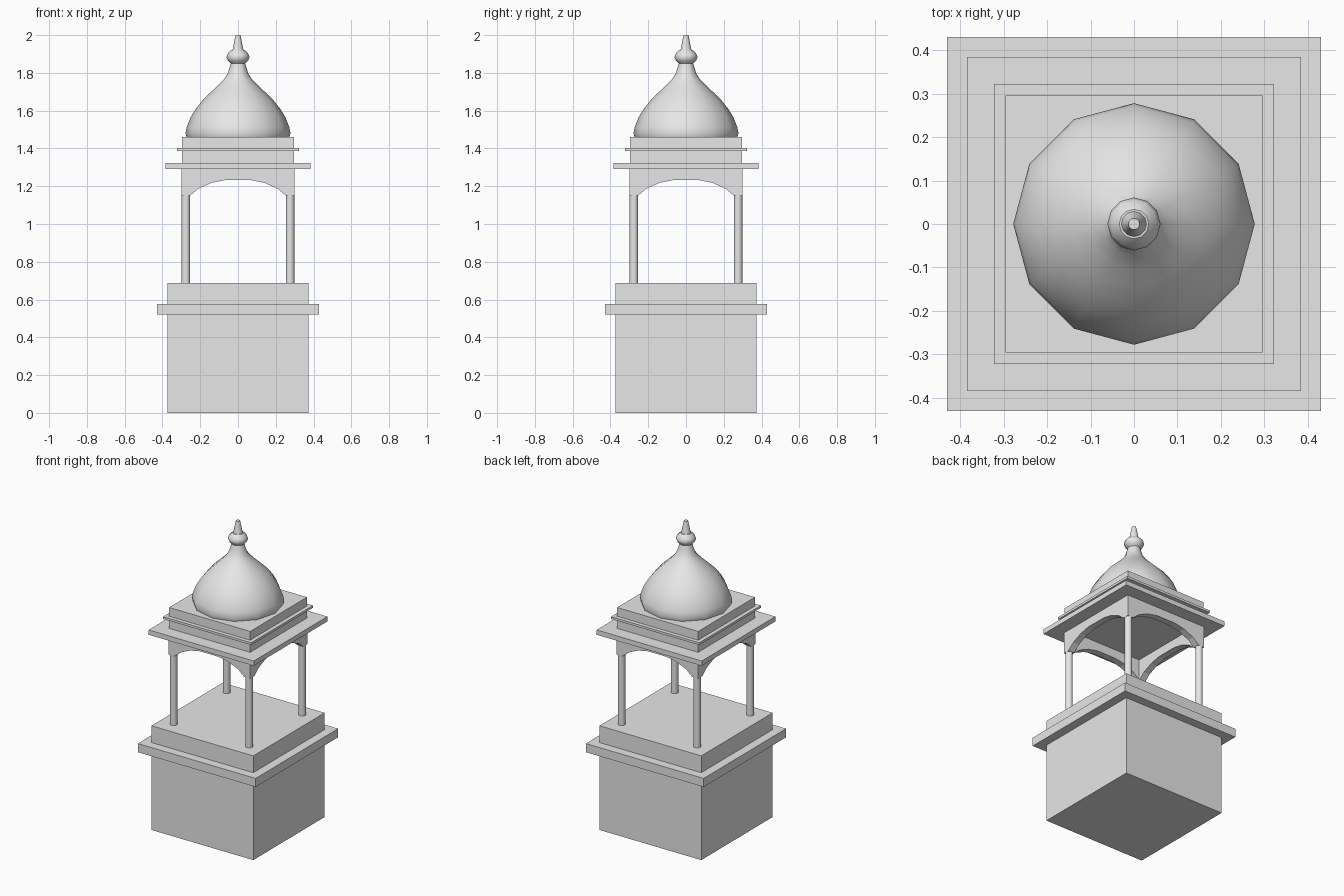
import bpy, bmesh, math

cube = bpy.data.objects.get("Cube")
if cube:
    bpy.data.objects.remove(cube, do_unlink=True)

stone = bpy.data.materials.new("pale_stone")
stone.use_nodes = True
GREY = (0.8, 0.8, 0.8, 1)
stone.diffuse_color = GREY
stone.node_tree.nodes["Principled BSDF"].inputs["Base Color"].default_value = GREY


def finish(name, bm, smooth=False):
    bmesh.ops.recalc_face_normals(bm, faces=bm.faces)
    mesh = bpy.data.meshes.new(name)
    bm.to_mesh(mesh)
    bm.free()
    mesh.materials.append(stone)
    obj = bpy.data.objects.new(name, mesh)
    bpy.context.collection.objects.link(obj)
    if smooth:
        bpy.ops.object.select_all(action='DESELECT')
        obj.select_set(True)
        bpy.context.view_layer.objects.active = obj
        bpy.ops.object.shade_smooth_by_angle(angle=math.radians(42))
    return obj


def slab(name, half, z0, z1):
    bm = bmesh.new()
    bmesh.ops.create_cube(bm, size=1)
    for v in bm.verts:
        v.co = (v.co.x * 2 * half, v.co.y * 2 * half, z0 if v.co.z < 0 else z1)
    return finish(name, bm)


def lathe(name, profile, sides, x=0, y=0):
    bm = bmesh.new()
    rings = []
    for r, z in profile:
        rings.append([bm.verts.new((x + r * math.cos(math.tau * i / sides),
                                    y + r * math.sin(math.tau * i / sides), z))
                      for i in range(sides)])
    for a, b in zip(rings, rings[1:]):
        for i in range(sides):
            j = (i + 1) % sides
            bm.faces.new((a[i], a[j], b[j], b[i]))
    bm.faces.new(rings[0][::-1])
    bm.faces.new(rings[-1])
    return finish(name, bm, smooth=True)


# Square plinth and roof tiers
slab("plinth", 0.372, 0, 0.688)
slab("plinth_ledge", 0.43, 0.52, 0.577)
slab("eaves", 0.384, 1.29, 1.322)
slab("roof_block", 0.296, 1.322, 1.46)
slab("roof_band", 0.322, 1.387, 1.402)

# Corner columns
for name, sx, sy in (("front_left", 1, -1), ("front_right", -1, -1),
                     ("back_left", 1, 1), ("back_right", -1, 1)):
    lathe(name + "_column", [(0.0225, 0.688), (0.0225, 1.16)], 12,
          0.276 * sx, 0.276 * sy)

# Arched panels between the columns, mitred at the corners
OUTER, INNER = 0.298, 0.254
half_arch = [(INNER, 1.15), (0.21, 1.187), (0.14, 1.218), (0.07, 1.232)]
arch = half_arch + [(-x, z) for x, z in reversed(half_arch)]
for k, side in enumerate(("front", "left", "back", "right")):
    bm = bmesh.new()
    c, s = round(math.cos(k * math.pi / 2)), round(math.sin(k * math.pi / 2))

    def ring(width, depth):
        pts = [(width, 1.295), (width, 1.15)]
        pts += arch[1:-1] if width == INNER else arch
        pts += [(-width, 1.15), (-width, 1.295)]
        return [bm.verts.new((x * c + depth * s, x * s - depth * c, z)) for x, z in pts]

    outer, inner = ring(OUTER, OUTER), ring(INNER, INNER)
    bm.faces.new(outer)
    bm.faces.new(inner)
    # Soffit strips along the arch, plus the mitred feet
    o, n = outer[2:-2], inner[1:-1]
    for i in range(len(o) - 1):
        bm.faces.new((o[i], o[i + 1], n[i + 1], n[i]))
    bm.faces.new((outer[1], outer[2], inner[1]))
    bm.faces.new((outer[-2], outer[-3], inner[-2]))
    finish(side + "_arch", bm)

# Bell-shaped dome
lathe("dome", [(0.272, 1.46), (0.278, 1.48), (0.271, 1.515), (0.25, 1.567),
               (0.222, 1.612), (0.186, 1.657), (0.145, 1.697), (0.105, 1.735),
               (0.073, 1.768), (0.054, 1.798), (0.044, 1.83), (0.037, 1.855)], 12)

# Finial with a rounded collar and tapered tip
lathe("finial_collar", [(0.037, 1.85), (0.054, 1.865), (0.061, 1.884),
                        (0.054, 1.902), (0.034, 1.922)], 12)
lathe("finial_tip", [(0.03, 1.918), (0.025, 1.94), (0.013, 2.0)], 12)
